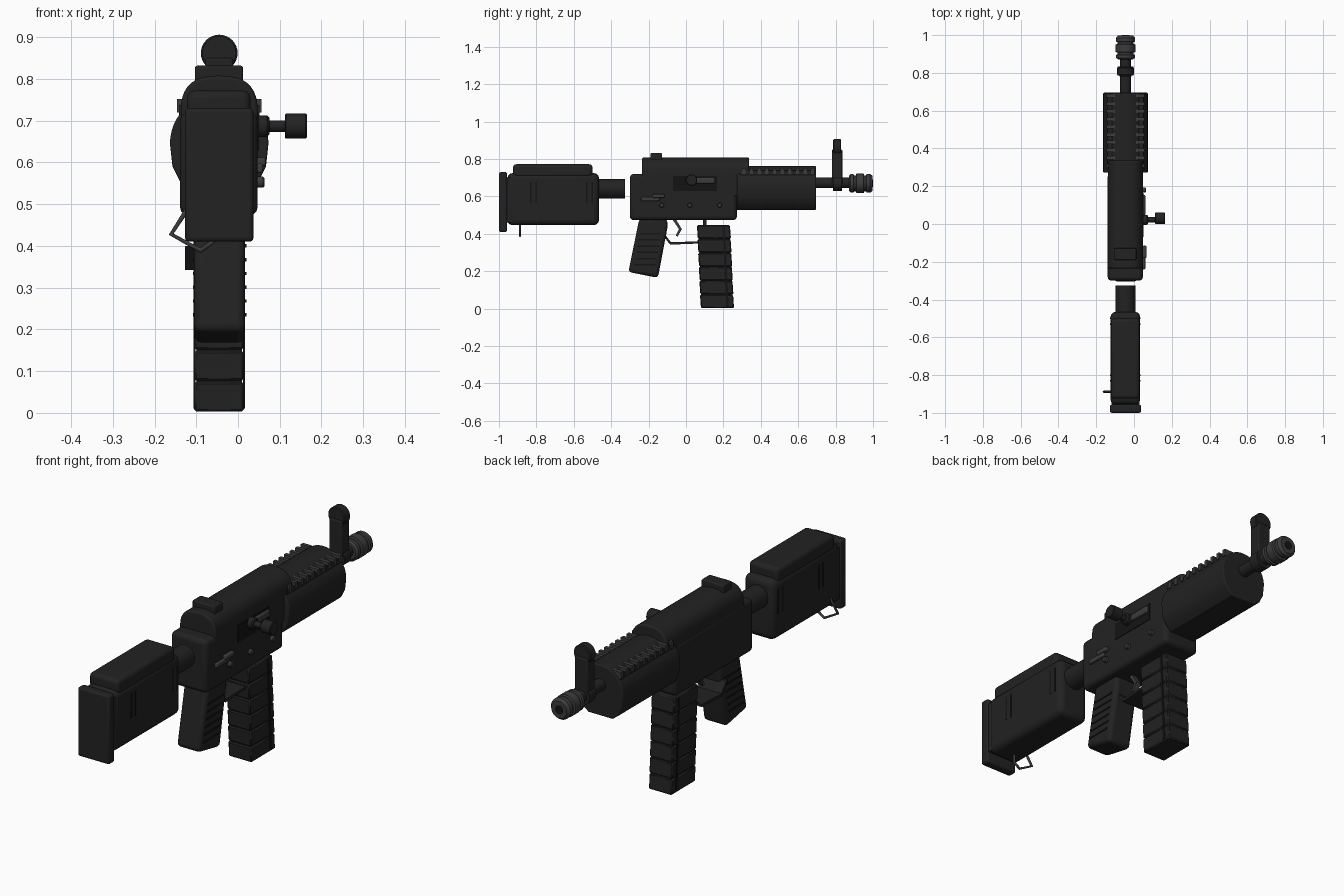
import bpy, bmesh, math
from mathutils import Vector

cube = bpy.data.objects.get("Cube")
if cube:
    bpy.data.objects.remove(cube, do_unlink=True)

CX = -0.045  # centre line of the weapon


def material(name, r, g, b):
    m = bpy.data.materials.new(name)
    m.use_nodes = True
    m.diffuse_color = (r, g, b, 1)
    m.node_tree.nodes["Principled BSDF"].inputs["Base Color"].default_value = (r, g, b, 1)
    return m


BODY = material("charcoal body", 0.016, 0.016, 0.016)
DARK = material("black recess", 0.007, 0.007, 0.007)
STEEL = material("grey steel", 0.045, 0.045, 0.048)


def finish(name, bm, mat, bevel=0, segments=3):
    bmesh.ops.recalc_face_normals(bm, faces=bm.faces)
    me = bpy.data.meshes.new(name)
    bm.to_mesh(me)
    bm.free()
    me.materials.append(mat)
    ob = bpy.data.objects.new(name, me)
    bpy.context.collection.objects.link(ob)
    if bevel:
        mod = ob.modifiers.new("Bevel", "BEVEL")
        mod.width, mod.segments = bevel, segments
        mod.limit_method, mod.angle_limit = "ANGLE", math.radians(40)
    bpy.ops.object.select_all(action="DESELECT")
    bpy.context.view_layer.objects.active = ob
    ob.select_set(True)
    bpy.ops.object.shade_smooth_by_angle(angle=math.radians(35))
    return ob


def prism(name, points, axis, lo, hi, mat=BODY, bevel=0, segments=3):
    """Extrude an outline: (y, z) along x, or (x, z) along y."""
    bm = bmesh.new()
    place = (lambda p, d: (d, p[0], p[1])) if axis == "x" else (lambda p, d: (p[0], d, p[1]))
    a, b = ([bm.verts.new(place(p, d)) for p in points] for d in (lo, hi))
    bm.faces.new(a)
    bm.faces.new(b)
    n = len(points)
    for i in range(n):
        j = (i + 1) % n
        bm.faces.new((a[i], a[j], b[j], b[i]))
    return finish(name, bm, mat, bevel, segments)


def box(name, x, y, z, mat=BODY, bevel=0, segments=3):
    pts = [(y[0], z[0]), (y[1], z[0]), (y[1], z[1]), (y[0], z[1])]
    return prism(name, pts, "x", x[0], x[1], mat, bevel, segments)


def rod(name, axis, start, stations, mat=BODY, sides=32):
    """Turned part: stations are (distance, radius) pairs along the axis."""
    bm = bmesh.new()
    rings = []
    for d, r in stations:
        ring = []
        for i in range(sides):
            t = math.tau * i / sides
            u, v = r * math.cos(t), r * math.sin(t)
            off = (d, u, v) if axis == "x" else (u, d, v)
            ring.append(bm.verts.new(Vector(start) + Vector(off)))
        rings.append(ring)
    for a, b in zip(rings, rings[1:]):
        for i in range(sides):
            j = (i + 1) % sides
            bm.faces.new((a[i], a[j], b[j], b[i]))
    bm.faces.new(rings[0])
    bm.faces.new(rings[-1])
    return finish(name, bm, mat)


def wire(name, points, radius, mat):
    cu = bpy.data.curves.new(name, "CURVE")
    cu.dimensions = "3D"
    cu.bevel_depth, cu.bevel_resolution, cu.use_fill_caps = radius, 2, True
    sp = cu.splines.new("POLY")
    sp.points.add(len(points) - 1)
    for p, co in zip(sp.points, points):
        p.co = (*co, 1)
    cu.materials.append(mat)
    ob = bpy.data.objects.new(name, cu)
    bpy.context.collection.objects.link(ob)
    return ob


# Stock
box("butt_pad", (-0.127, 0.037), (-1.0, -0.956), (0.41, 0.73), BODY, 0.01)
box("stock_neck", (-0.12, 0.03), (-0.965, -0.92), (0.46, 0.70))
box("stock_body", (-0.125, 0.033), (-0.955, -0.465), (0.446, 0.725), BODY, 0.028)
box("cheek_rest", (-0.122, 0.03), (-0.925, -0.50), (0.70, 0.772), BODY, 0.018)
rod("stock_tube", "y", (CX, 0, 0.64), [(-0.49, 0.052), (-0.325, 0.052)])
for y in (-0.83, -0.80, -0.53, -0.50):
    for side, x in (("left", 0.031), ("right", -0.127)):
        box(f"stock_slot_{side}", (x, x + 0.004), (y - 0.004, y + 0.004), (0.565, 0.68), DARK)
wire("sling_loop", [(-0.12, -0.888, 0.49), (-0.16, -0.888, 0.428),
                    (-0.09, -0.888, 0.389), (-0.06, -0.888, 0.41), (-0.06, -0.888, 0.46)], 0.006, STEEL)

# Receiver and its domed cover
box("receiver", (-0.139, 0.047), (-0.30, 0.272), (0.473, 0.72), BODY, 0.02)
dome = [(CX + 0.092, 0.60), (CX + 0.092, 0.725)]
dome += [(CX + 0.092 * math.cos(t) ** 0.75, 0.725 + 0.083 * math.sin(t) ** 0.85)
         for t in (math.pi / 2 * i / 9 for i in range(1, 9))]
dome += [(CX, 0.808)]
dome += [(2 * CX - x, z) for x, z in reversed(dome[:-1])]
prism("receiver_cover", dome, "y", -0.235, 0.337, BODY, 0.008)
box("rear_sight", (-0.103, 0.012), (-0.19, -0.128), (0.78, 0.832), BODY, 0.006)

# Ejection port, bolt and charging handle on the left side
box("port_plate", (0.046, 0.05), (-0.07, 0.165), (0.628, 0.71), DARK)
rod("bolt", "x", (0.04, 0.022, 0.687), [(0, 0.026), (0.03, 0.026), (0.035, 0.02)])
box("bolt_carrier", (0.04, 0.06), (0.045, 0.155), (0.668, 0.702), STEEL, 0.008)
rod("handle_shaft", "x", (0.04, 0.022, 0.687), [(0, 0.014), (0.08, 0.014)])
rod("handle_knob", "x", (0, 0.03, 0.687), [(0.112, 0.027), (0.115, 0.03), (0.162, 0.03), (0.165, 0.027)])
box("selector_lever", (0.045, 0.06), (-0.24, -0.14), (0.575, 0.597), STEEL, 0.005)
box("selector_tab", (0.045, 0.066), (-0.18, -0.115), (0.592, 0.612), STEEL, 0.005)
for y in (-0.13, 0.02, 0.18):
    rod("receiver_pin", "x", (0, y, 0.553), [(0.04, 0.013), (0.06, 0.013), (0.064, 0.009)], STEEL, 16)

# Handguard: round above, chamfered below
guard = [(CX + 0.118 * math.cos(t), 0.645 + 0.118 * math.sin(t))
         for t in (math.pi * i / 24 for i in range(25))]
guard += [(CX - 0.112, 0.59), (CX - 0.092, 0.55), (CX - 0.062, 0.527),
          (CX + 0.062, 0.527), (CX + 0.092, 0.55), (CX + 0.112, 0.59)]
prism("handguard", guard, "y", 0.272, 0.695, BODY, 0.005)
for s in (-1, 1):
    xs = sorted((CX + s * 0.058, CX + s * 0.096))
    box("rail_base", xs, (0.29, 0.685), (0.71, 0.738), BODY)
    xs = sorted((CX + s * 0.055, CX + s * 0.101))
    for i in range(10):
        y = 0.30 + i * 0.041
        box("rail_tooth", xs, (y, y + 0.018), (0.72, 0.752), STEEL)

# Barrel, muzzle device and front sight
rod("barrel", "y", (CX, 0, 0.672), [(0.68, 0.028), (0.89, 0.028)])
rod("muzzle_device", "y", (CX, 0, 0.67),
    [(0.872, 0.04), (0.88, 0.05), (0.895, 0.05), (0.898, 0.043), (0.908, 0.043), (0.911, 0.052),
     (0.95, 0.052), (0.953, 0.043), (0.963, 0.043), (0.966, 0.05), (0.985, 0.05), (0.998, 0.04)], STEEL)
rod("bore", "y", (CX, 0, 0.67), [(0.99, 0.02), (1.0, 0.02)], DARK, 16)
rod("sight_collar", "y", (CX, 0, 0.672), [(0.785, 0.043), (0.835, 0.043)])
box("front_sight_post", (CX - 0.033, CX + 0.033), (0.78, 0.836), (0.66, 0.85), BODY, 0.006)
rod("front_sight_hood", "y", (CX, 0, 0.862), [(0.787, 0.04), (0.791, 0.044), (0.826, 0.044), (0.83, 0.04)])

# Pistol grip with ribs
prism("pistol_grip", [(-0.25, 0.48), (-0.10, 0.48), (-0.10, 0.43), (-0.15, 0.165), (-0.308, 0.196)],
      "x", -0.105, 0.017, BODY, 0.018)
for i in range(6):
    z = 0.235 + i * 0.033
    y = -0.282 + (z - 0.22) * 0.2
    for side, x in (("left", 0.013), ("right", -0.108)):
        box(f"grip_rib_{side}", (x, x + 0.007), (y, y + 0.115), (z - 0.004, z + 0.004), DARK)

# Trigger and its guard
prism("trigger", [(-0.075, 0.48), (-0.055, 0.48), (-0.022, 0.425), (-0.045, 0.385),
                  (-0.055, 0.39), (-0.038, 0.425)], "x", CX - 0.013, CX + 0.013, STEEL)
prism("trigger_guard", [(-0.13, 0.40), (-0.115, 0.40), (-0.08, 0.355), (0.065, 0.36),
                        (0.065, 0.348), (-0.085, 0.342)], "x", -0.127, CX + 0.04, BODY)

# Magazine: six stacked segments leaning forward, side rib, top stub
N, TOP = 6, 0.446
for i in range(N):
    z0, z1 = TOP * i / N + 0.003, TOP * (i + 1) / N
    lean = lambda z: 0.02 * (1 - z / TOP)
    prism("magazine_segment", [(0.06 + lean(z0), z0), (0.237 + lean(z0), z0),
                               (0.235 + lean(z1), z1), (0.058 + lean(z1), z1)],
          "x", -0.105, 0.014, BODY, 0.005, 1)
prism("magazine_core", [(0.085, 0.004), (0.253, 0.004), (0.232, TOP - 0.003), (0.064, TOP - 0.003)],
      "x", -0.1, 0.009)
for side, x in (("left", 0.012), ("right", -0.107)):
    prism(f"magazine_rib_{side}", [(0.215, 0.01), (0.228, 0.01), (0.208, 0.44), (0.195, 0.44)],
          "x", x, x + 0.005, DARK)
box("magazine_catch", (CX - 0.02, CX + 0.02), (0.09, 0.11), (0.44, 0.48))
